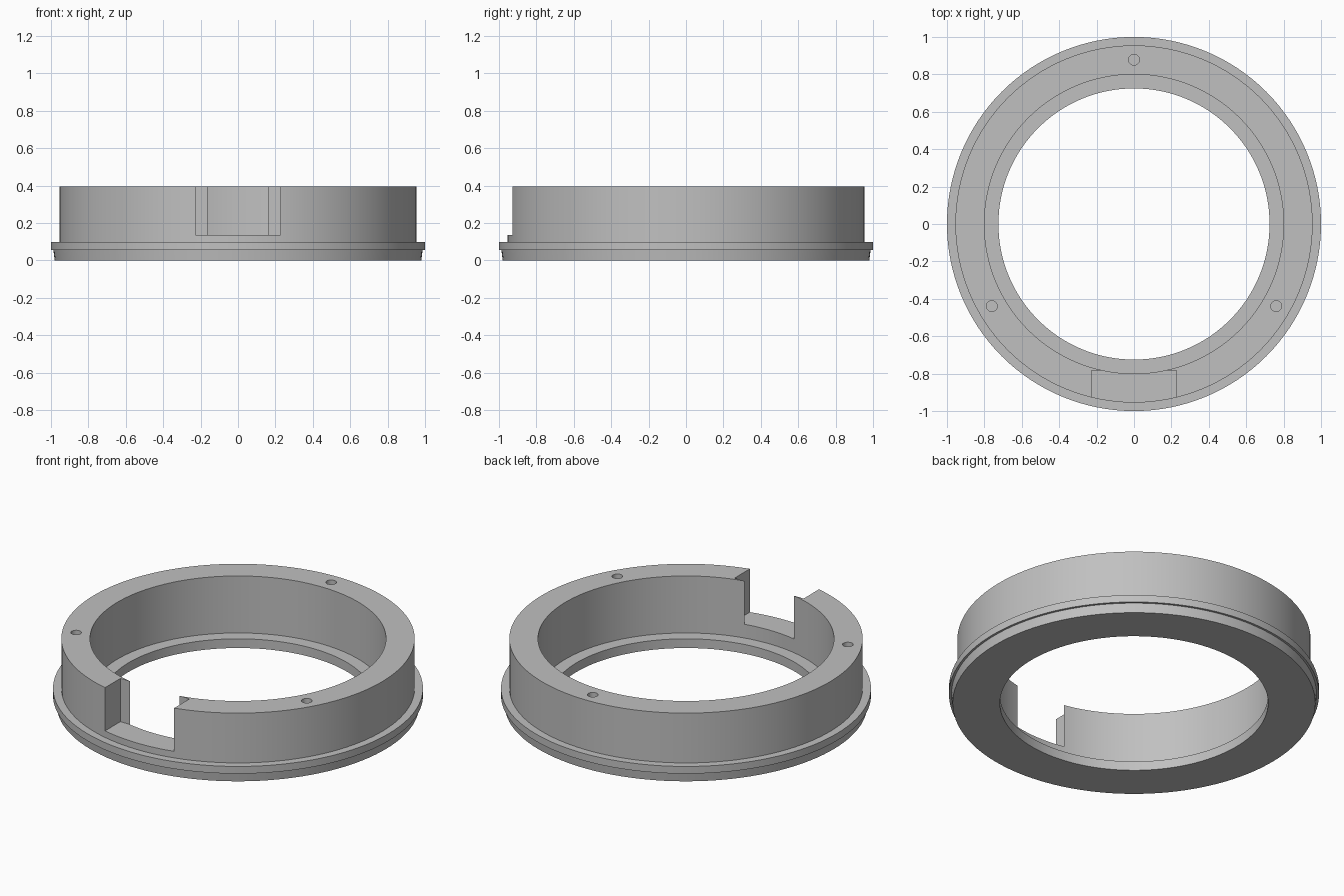
import bpy, math

if "Cube" in bpy.data.objects:
    bpy.data.objects.remove(bpy.data.objects["Cube"])

SEG = 128

grey = bpy.data.materials.new("grey")
grey.diffuse_color = (0.53, 0.53, 0.53, 1)
grey.use_nodes = True
grey.node_tree.nodes["Principled BSDF"].inputs["Base Color"].default_value = grey.diffuse_color


def lathe(name, profile):
    """Revolve a closed (radius, z) profile around the z axis."""
    n = len(profile)
    verts, faces = [], []
    for i in range(SEG):
        a = 2 * math.pi * i / SEG
        verts += [(r * math.cos(a), r * math.sin(a), z) for r, z in profile]
        k = (i + 1) % SEG
        for j in range(n):
            m = (j + 1) % n
            faces.append((i * n + j, k * n + j, k * n + m, i * n + m))
    mesh = bpy.data.meshes.new(name)
    mesh.from_pydata(verts, [], faces)
    mesh.materials.append(grey)
    obj = bpy.data.objects.new(name, mesh)
    bpy.context.collection.objects.link(obj)
    return obj


def cut(target, cutter):
    """Subtract a cutter and discard it."""
    mod = target.modifiers.new("cut", 'BOOLEAN')
    mod.operation, mod.solver, mod.object = 'DIFFERENCE', 'EXACT', cutter
    bpy.context.view_layer.objects.active = target
    bpy.ops.object.modifier_apply(modifier=mod.name)
    bpy.data.objects.remove(cutter)


# Ring body with bottom lip, flange, tall wall and inner ledge
ring = lathe("ring_body", [
    (0.725, 0), (0.98, 0), (0.987, 0.055), (1.0, 0.055), (1.0, 0.098),
    (0.955, 0.098), (0.955, 0.395), (0.80, 0.395), (0.80, 0.055), (0.725, 0.055)])

# Front notch: flat back leaves thin wedges beside the inner wall
bpy.ops.mesh.primitive_cube_add(size=1, location=(0, -0.983, 0.337))
notch = bpy.context.object
notch.name, notch.hide_render = "notch_cutter", True
notch.scale = (0.456, 0.4, 0.4)
cut(ring, notch)

# Three blind screw holes in the top rim
for deg in (90, 210, 330):
    a = math.radians(deg)
    bpy.ops.mesh.primitive_cylinder_add(
        vertices=32, radius=0.029, depth=0.4,
        location=(0.878 * math.cos(a), 0.878 * math.sin(a), 0.395))
    hole = bpy.context.object
    hole.name, hole.hide_render = "hole_cutter", True
    cut(ring, hole)

# Smooth round walls, keep the edges crisp
bpy.ops.object.select_all(action='DESELECT')
ring.select_set(True)
bpy.context.view_layer.objects.active = ring
bpy.ops.object.shade_smooth_by_angle(angle=math.radians(30))
